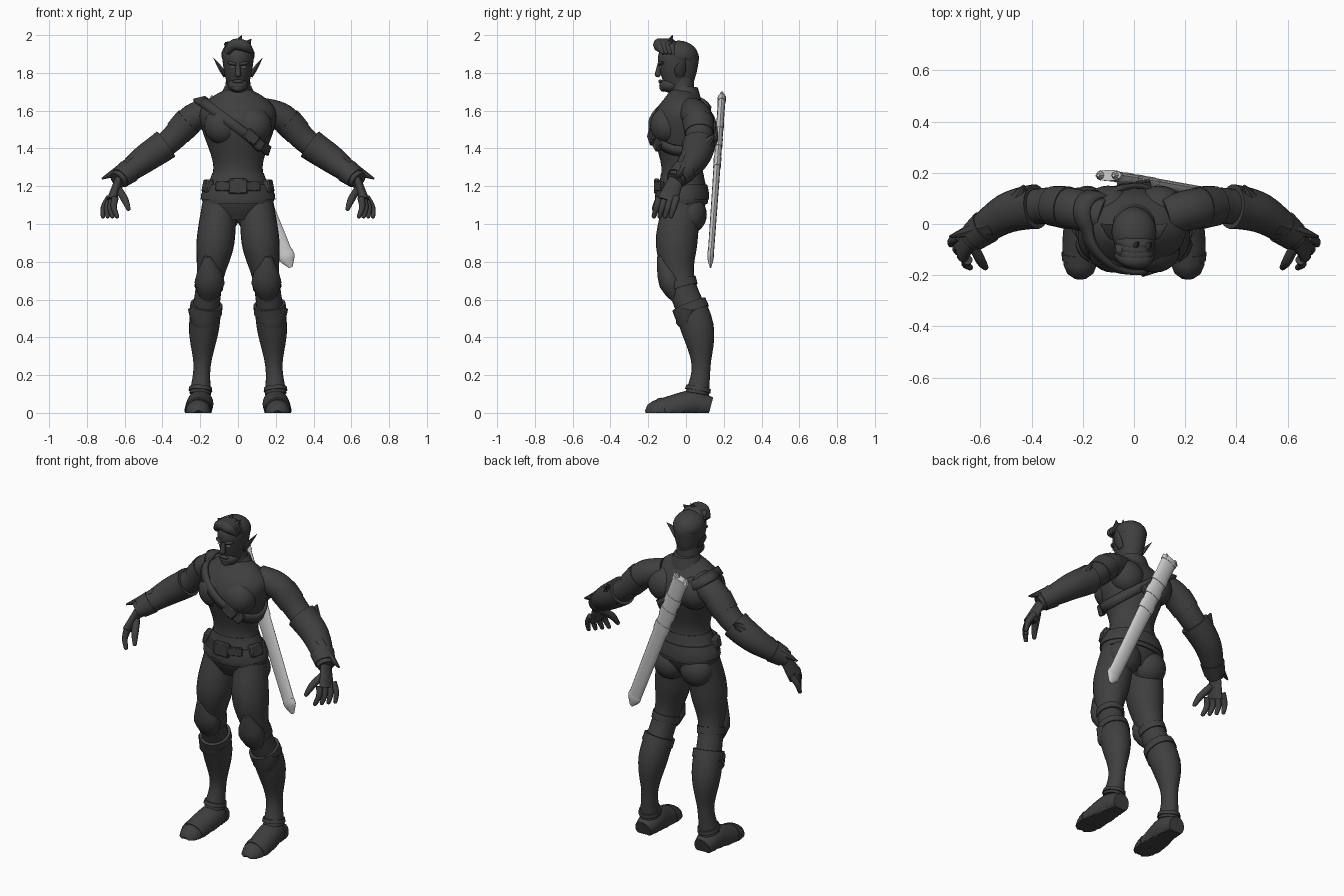
import bpy, bmesh
from math import cos, sin, pi, radians
from mathutils import Vector, Matrix, Euler
from mathutils.bvhtree import BVHTree

cube = bpy.data.objects.get("Cube")
if cube:
    bpy.data.objects.remove(cube)

X, Y, Z = Matrix.Identity(3)
parts = {}


def material(name, shade):
    mat = bpy.data.materials.new(name)
    mat.use_nodes = True
    colour = (shade, shade, shade, 1)
    mat.diffuse_color = colour
    mat.node_tree.nodes["Principled BSDF"].inputs["Base Color"].default_value = colour
    return mat


charcoal = material("charcoal", .05)
pale_grey = material("pale_grey", .6)
eye_white = material("eye_white", .8)


def finish(name, bm, mat=charcoal, pair=False):
    bmesh.ops.recalc_face_normals(bm, faces=bm.faces)
    mesh = bpy.data.meshes.new(name)
    bm.to_mesh(mesh)
    bm.free()
    mesh.materials.append(mat)
    ob = bpy.data.objects.new(name, mesh)
    bpy.context.collection.objects.link(ob)
    if pair:
        ob.modifiers.new("Mirror", "MIRROR")
    parts[name] = ob
    return ob


def smooth_path(knots, steps):
    """Smooth curve through knots that hold a centre and two radii."""
    result = []
    last = len(knots) - 1
    for i in range(last):
        start, stop = knots[i], knots[i + 1]
        leave = (stop - knots[max(i - 1, 0)]) / 2
        arrive = (knots[min(i + 2, last)] - start) / 2
        for s in range(steps):
            t = s / steps
            rest = 1 - t
            ease = t * t * (3 - 2 * t)
            result.append(start.lerp(stop, ease) + leave * (t * rest * rest) - arrive * (t * t * rest))
    return result + [knots[last]]


def skin(name, rings, mat=charcoal, sides=24, ref=X, pair=False):
    """Skin ellipses that stand across the path; nothing goes below the floor."""
    bm = bmesh.new()
    loops = []
    for i, ring in enumerate(rings):
        before, after = rings[max(i - 1, 0)], rings[min(i + 1, len(rings) - 1)]
        along = (Vector(after[:3]) - Vector(before[:3])).normalized()
        u = (ref - along * ref.dot(along)).normalized()
        v = along.cross(u)
        loop = []
        for k in range(sides):
            angle = 2 * pi * k / sides
            point = Vector(ring[:3]) + u * (ring[3] * cos(angle)) + v * (ring[4] * sin(angle))
            point.z = max(point.z, 0)
            loop.append(bm.verts.new(point))
        loops.append(loop)
    for low, high in zip(loops, loops[1:]):
        for k in range(sides):
            bm.faces.new((low[k], low[k - 1], high[k - 1], high[k]))
    bm.faces.new(loops[0])
    bm.faces.new(loops[-1])
    finish(name, bm, mat, pair)


def tube(name, knots, ratio=1, steps=6, rounded=False, **look):
    """Tube through (x, y, z, radius) knots; ratio flattens its section."""
    rings = smooth_path([Vector((*k, k[3] * ratio)) for k in knots], steps)
    if rounded:
        tip = rings[-1]
        ahead = (tip - rings[-2]).to_3d().normalized() * tip[3]
        for out, size in ((.5, .8), (.8, .4)):
            rings.append(Vector((*(tip.to_3d() + ahead * out), tip[3] * size, tip[4] * size)))
    skin(name, rings, **look)
    return rings


def stack(name, rows, y=0, steps=6, **look):
    """Upright body part from (height, half width, half depth) rows."""
    rings = smooth_path([Vector((0, y, *row)) for row in rows], steps)
    skin(name, rings, **look)
    return rings


def cover(name, rings, start, stop, grow, flare=0, **look):
    """Wider layer over a stretch of a finished part, given as fractions of it."""
    last = len(rings) - 1
    first, final = round(start * last), round(stop * last)
    layer = []
    for i in range(first, final + 1):
        size = grow + flare * (final - i) / (final - first)
        layer.append(Vector((*rings[i][:3], rings[i][3] * size, rings[i][4] * size)))
    skin(name, layer, **look)


def ball(name, place, size, mat=charcoal, pair=False, turn=(0, 0, 0)):
    bm = bmesh.new()
    frame = Matrix.LocRotScale(Vector(place), Euler(turn), Vector(size))
    bmesh.ops.create_uvsphere(bm, u_segments=24, v_segments=14, radius=1, matrix=frame)
    finish(name, bm, mat, pair)


def box(name, place, size, turn=(0, 0, 0), pair=False):
    bm = bmesh.new()
    frame = Matrix.LocRotScale(Vector(place), Euler(turn), Vector(size))
    bmesh.ops.create_cube(bm, size=1, matrix=frame)
    bmesh.ops.bevel(bm, geom=bm.edges[:], offset=min(size) / 5, segments=1, affect="EDGES")
    finish(name, bm, charcoal, pair)


# Torso with muscle volumes, neck and collar
torso = stack("torso", [(1.02, .1, .08), (1.13, .18, .13), (1.3, .13, .11), (1.5, .19, .16),
                        (1.6, .2, .14), (1.67, .14, .09), (1.71, .07, .06)], y=-.02, sides=36)
for name, place in (("chest_muscle", (.08, -.1, 1.52)), ("shoulder_blade", (.1, .06, 1.54)),
                    ("buttock", (.09, .02, 1.05))):
    ball(name, place, (.1, .09, .1), pair=True)
stack("neck", [(1.6, .08, .07), (1.8, .06, .06)], y=-.02)
tube("collar", [(0, -.01, 1.64, .11), (0, 0, 1.73, .07)], ratio=.9)

# Tunic hem, belt, buckle and pouches
cover("tunic_hem", torso, .13, .3, 1.02, flare=.05, sides=36)
cover("belt", torso, .18, .25, 1.1, sides=36)
box("belt_buckle", (0, -.155, 1.2), (.1, .03, .08))
box("buckle_wing", (.08, -.14, 1.2), (.08, .02, .05), turn=(0, 0, .4), pair=True)
box("hip_pouch", (.16, -.06, 1.2), (.04, .08, .07), turn=(0, -.2, -.3), pair=True)

# Arms with sleeve bands and gauntlets
arm = tube("arm", [(.12, .03, 1.6, .07), (.24, .06, 1.56, .075), (.36, .07, 1.44, .066),
                   (.5, .04, 1.34, .06), (.64, -.06, 1.23, .04)], ratio=1.06, ref=Z, pair=True)
cover("sleeve_band", arm, .3, .4, 1.06, ref=Z, pair=True)
cover("gauntlet", arm, .55, 1, 1.15, flare=.12, ref=Z, pair=True)
cover("wrist_band", arm, .88, .96, 1.3, ref=Z, pair=True)
tube("elbow_point", [(.46, .06, 1.38, .07), (.43, .15, 1.47, .005)], sides=8, pair=True)
tube("wrist_guard", [(.55, 0, 1.32, .05), (.72, -.05, 1.24, .005)], sides=8, ref=Z, pair=True)

# Hands
tube("palm", [(.63, -.05, 1.24, .04), (.67, -.1, 1.12, .055)], ratio=.5, ref=Y, pair=True)
for i, name in enumerate(("index", "middle", "ring", "little")):
    knuckle = Vector((.65 + i / 100, i * .03 - .14, 1.14))
    tip = Vector((.64 + i / 40, i * .03 - .17, 1.04))
    bend = knuckle.lerp(tip, .5) + X / 80
    tube(name + "_finger", [(*knuckle, .02), (*bend, .017), (*tip, .012)],
         rounded=True, sides=10, ref=Y, pair=True)
tube("thumb", [(.63, -.08, 1.18, .02), (.6, -.14, 1.13, .02), (.58, -.17, 1.08, .012)],
     rounded=True, sides=10, ref=Y, pair=True)

# Legs with straps and boots
leg = tube("leg", [(.1, -.02, 1.1, .09), (.12, -.05, .9, .1), (.15, -.03, .7, .07),
                   (.18, .06, .45, .07), (.19, .08, .25, .04), (.2, .06, .1, .05)], ratio=1.1, pair=True)
cover("knee_strap", leg, .39, .44, 1.1, pair=True)
cover("boot_shaft", leg, .5, 1, 1.14, pair=True)
cover("boot_cuff", leg, .5, .54, 1.22, pair=True)
cover("ankle_strap", leg, .93, .97, 1.3, pair=True)
foot = tube("foot", [(.2, .13, .03, .05), (.2, .09, .04, .06), (.2, .03, .05, .07), (.21, -.08, .02, .07),
                     (.21, -.16, 0, .065)], rounded=True, pair=True)
cover("toe_cap", foot, .75, .85, 1.06, pair=True)
cover("heel", foot, 0, .3, 1.04, pair=True)

# Pointed knee and shin armour
tube("knee_guard", [(.16, -.14, .83, .02), (.15, -.08, .69, .08), (.17, -.03, .56, .01)],
     ratio=.8, steps=3, sides=12, pair=True)
tube("shin_guard", [(.18, .01, .55, .085), (.18, 0, .48, .07), (.18, .03, .4, .02)],
     ratio=.75, steps=1, sides=12, pair=True)

# Head and face
stack("head", [(1.7, .04, .06), (1.75, .06, .08), (1.82, .076, .1), (1.9, .08, .105), (1.96, .04, .05)],
      y=-.04, sides=32)
ball("jaw", (0, -.08, 1.735), (.055, .062, .04))
tube("nose", [(0, -.14, 1.85, .01), (0, -.15, 1.79, .016)], rounded=True, sides=12)
ball("brow", (.03, -.13, 1.85), (.03, .02, .01), pair=True, turn=(0, -.2, .3))
ball("eye", (.03, -.135, 1.83), (.012, .007, .004), mat=eye_white, pair=True)
ball("lips", (0, -.135, 1.755), (.03, .012, .01))
ball("chin", (0, -.12, 1.72), (.03, .02, .02))
tube("ear", [(.07, -.03, 1.78, .02), (.09, -.03, 1.82, .03), (.13, 0, 1.88, .002)],
     ratio=.4, sides=10, ref=Y, pair=True)

# Hair: cap, a quiff swept to one side, and upright tufts
ball("hair_cap", (0, -.03, 1.895), (.088, .096, .075), turn=(-.2, 0, 0))
for i in range(4):
    y = i * .02 - .14
    tube("hair_lock", [(-.06, y + .02, 1.91, .02), (-.02, y, 1.95, .03), (.04, y, 1.94, .03),
                       (.08, y + .02, 1.9, .005)], ref=Y, sides=10)
for x, height in ((-.02, 1.97), (.02, 2), (.07, 1.98)):
    tube("hair_tuft", [(x - .03, -.1, 1.94, .03), (x, -.07, height, .001)], sides=8)

# Chest strap wrapped over the right shoulder and around the torso
shapes = []
for name, side in (("torso", 1), ("arm", -1)):
    mesh = parts[name].data
    points = [Vector((v.co.x * side, v.co.y, v.co.z)) for v in mesh.vertices]
    shapes.append(BVHTree.FromPolygons(points, [p.vertices[:] for p in mesh.polygons]))
down, across = Vector((.8, 0, -.6)), Vector((.6, 0, .8))
bm = bmesh.new()
rows = []
for k in range(48):
    angle = pi * k / 24
    out = down * cos(angle) + Y * sin(angle)
    row = []
    for edge in (-1, 1):
        centre = Vector((-.03, -.01, 1.53)) + across * edge / 40
        hits = [shape.ray_cast(centre + out / 2, -out)[0] for shape in shapes]
        reach = max([(hit - centre).dot(out) for hit in hits if hit] + [.1])
        row.append(bm.verts.new(centre + out * (reach + .01)))
    rows.append(row)
for (a, b), (c, d) in zip(rows, rows[1:] + rows[:1]):
    bm.faces.new((a, b, d, c))
solid = finish("chest_strap", bm).modifiers.new("Solidify", "SOLIDIFY")
solid.thickness = .02
solid.offset = 0
box("strap_buckle", (.07, -.18, 1.46), (.08, .03, .06), turn=(0, .7, .3))
box("strap_clip", (.11, -.15, 1.42), (.05, .03, .06), turn=(0, .7, .5))
box("scabbard_holder", (0, .15, 1.47), (.13, .04, .07), turn=(0, .7, 0))

# Scabbard slung across the back, with a notched throat
scabbard = tube("scabbard", [(-.1, .19, 1.67, .05), (.26, .13, .82, .04)], ratio=.4, steps=40,
                mat=pale_grey, sides=12)
tube("scabbard_tip", [(.25, .13, .86, .038), (.26, .13, .82, .042), (.28, .13, .77, .01)], ratio=.4,
     mat=pale_grey, sides=12)
for name, start in (("throat", 0), ("upper_band", .2), ("middle_band", .3), ("lower_band", .4)):
    cover("scabbard_" + name, scabbard, start, start + .05, 1.1, mat=pale_grey, sides=12)
for side in (-1, 1):
    tube("throat_point", [(side * .03 - .1, .19, side * .01 + 1.66, .02),
                          (side * .03 - .11, .19, side * .01 + 1.69, .006)], mat=pale_grey, sides=8)

# Smooth shading with crisp edges
bpy.ops.object.select_all(action="DESELECT")
for ob in bpy.context.collection.objects:
    ob.select_set(ob.type == "MESH")
bpy.context.view_layer.objects.active = parts["torso"]
bpy.ops.object.shade_smooth_by_angle(angle=radians(40))
